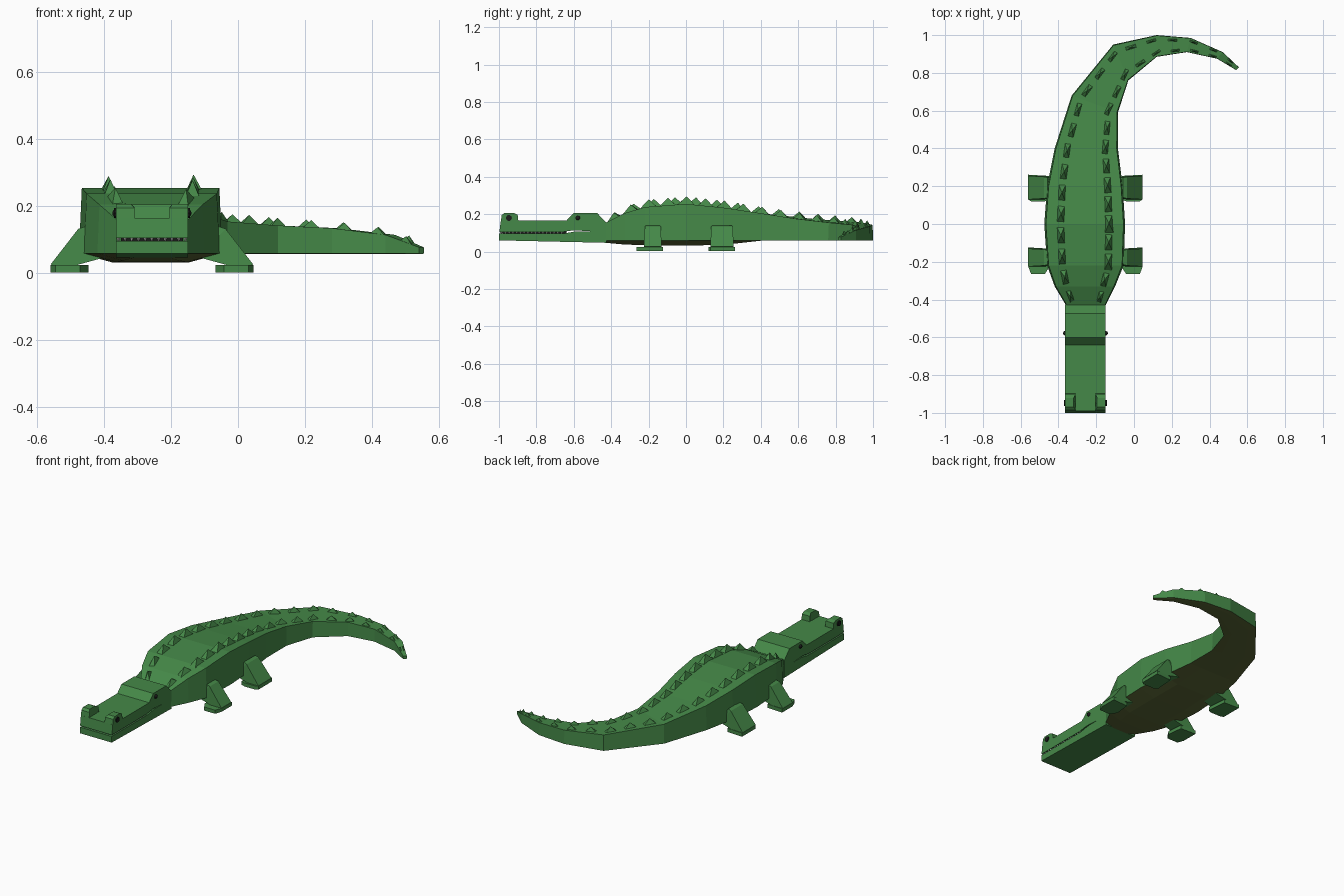
import bpy, bmesh, math
from mathutils import Vector, Matrix

if "Cube" in bpy.data.objects:
    bpy.data.objects.remove(bpy.data.objects["Cube"])

CX = -0.257  # centre line of head and trunk


def material(name, rgb):
    m = bpy.data.materials.new(name)
    m.diffuse_color = (*rgb, 1)
    m.use_nodes = True
    m.node_tree.nodes["Principled BSDF"].inputs["Base Color"].default_value = m.diffuse_color
    return m


GREEN = material("green_skin", (0.06, 0.25, 0.065))
OLIVE = material("olive_belly", (0.10, 0.13, 0.035))
BLACK = material("black", (0.01, 0.01, 0.01))
WHITE = material("tooth_white", (0.85, 0.85, 0.8))


def finish(name, bm, *mats):
    bmesh.ops.recalc_face_normals(bm, faces=bm.faces)
    me = bpy.data.meshes.new(name)
    for m in mats:
        me.materials.append(m)
    if len(mats) > 1:  # second material goes on the underside
        for f in bm.faces:
            f.material_index = int(f.normal.z < -0.4)
    bm.to_mesh(me)
    bm.free()
    ob = bpy.data.objects.new(name, me)
    bpy.context.collection.objects.link(ob)
    return ob


def loft(bm, rings):
    vs = [[bm.verts.new(p) for p in r] for r in rings]
    n = len(vs[0])
    for a, b in zip(vs, vs[1:]):
        for i in range(n):
            j = (i + 1) % n
            bm.faces.new((a[i], a[j], b[j], b[i]))
    bm.faces.new(vs[0])
    bm.faces.new(vs[-1])


def extrude_profile(bm, prof, x0, x1):
    loft(bm, [[(x, y, z) for y, z in prof] for x in (x0, x1)])


# Trunk and tail: left x, y, right x, y, top z, belly z
SECTIONS = [
    (-0.36, -0.43, -0.15, -0.43, 0.155, 0.047),
    (-0.42, -0.33, -0.10, -0.33, 0.205, 0.038),
    (-0.46, -0.22, -0.055, -0.22, 0.238, 0.034),
    (-0.475, 0.0, -0.047, 0.0, 0.255, 0.032),
    (-0.46, 0.20, -0.06, 0.20, 0.235, 0.036),
    (-0.42, 0.40, -0.085, 0.40, 0.205, 0.058),
    (-0.33, 0.68, -0.085, 0.59, 0.175, 0.058),
    (-0.11, 0.95, -0.03, 0.76, 0.155, 0.058),
    (0.12, 1.0, 0.12, 0.885, 0.143, 0.058),
    (0.30, 0.985, 0.28, 0.91, 0.135, 0.058),
    (0.47, 0.91, 0.44, 0.875, 0.115, 0.058),
    (0.555, 0.83, 0.54, 0.815, 0.078, 0.058),
]


def ring(s):
    L, R = Vector((s[0], s[1], 0)), Vector((s[2], s[3], 0))

    def at(t, z):
        p = L.lerp(R, t)
        return (p.x, p.y, z)
    return [at(0.02, s[4]), at(0.98, s[4]), at(1, 0.06), at(0.76, s[5]), at(0.24, s[5]), at(0, 0.06)]


bm = bmesh.new()
loft(bm, [ring(s) for s in SECTIONS])
finish("body_and_tail", bm, GREEN, OLIVE)

# Two rows of back spikes following the top of the body
bm = bmesh.new()
for t in (0.2, 0.8):
    pts = [Vector((s[0], s[1], s[4])).lerp(Vector((s[2], s[3], s[4])), t) for s in SECTIONS]
    wid = [math.hypot(s[2] - s[0], s[3] - s[1]) for s in SECTIONS]
    total = sum((b - a).length for a, b in zip(pts, pts[1:]))
    n = 19
    for k in range(n):
        d = (k + 0.5) / n * total
        for i in range(len(pts) - 1):
            seg = pts[i + 1] - pts[i]
            if d <= seg.length:
                break
            d -= seg.length
        u = d / seg.length
        w = wid[i] + (wid[i + 1] - wid[i]) * u
        p = pts[i].lerp(pts[i + 1], u)
        f = seg.normalized()
        side = f.cross(Vector((0, 0, 1))).normalized()
        hl, hw, h = 0.026 + 0.055 * w, 0.004 + 0.042 * w, 0.016 + 0.058 * w
        low = p - Vector((0, 0, 0.008))
        base = [bm.verts.new(low + f * a * hl + side * b * hw)
                for a, b in ((1, 1), (1, -1), (-1, -1), (-1, 1))]
        tip = bm.verts.new(p + Vector((0, 0, h)))
        bm.faces.new(base)
        for a in range(4):
            bm.faces.new((base[a], base[(a + 1) % 4], tip))
finish("back_spikes", bm, GREEN)

# Head: side profile with the mouth slit
HW = 0.107
bm = bmesh.new()
extrude_profile(bm, [(-1, 0.06), (-1, 0.097), (-0.65, 0.097), (-0.59, 0.108), (-0.50, 0.108),
                     (-0.60, 0.114), (-0.66, 0.105), (-0.998, 0.105), (-0.99, 0.165),
                     (-0.64, 0.165), (-0.60, 0.206), (-0.475, 0.206), (-0.425, 0.153),
                     (-0.425, 0.047)], CX - HW, CX + HW)
finish("head", bm, GREEN)

# Mouth lining and teeth inside the slit
bm = bmesh.new()
extrude_profile(bm, [(-0.98, 0.094), (-0.64, 0.094), (-0.64, 0.107), (-0.98, 0.107)],
                CX - HW + 0.014, CX + HW - 0.014)
finish("mouth_lining", bm, BLACK)

bm = bmesh.new()
spots = [(s * (HW - 0.007), -0.985 + 0.02 * k) for s in (-1, 1) for k in range(17)]
spots += [(-0.08 + 0.02 * k, -0.99) for k in range(9)]
for x, y in spots:
    bmesh.ops.create_cone(bm, segments=4, radius1=0.006, radius2=0.001, depth=0.012, cap_ends=True,
                          matrix=Matrix.Translation((CX + x, y, 0.101)) @ Matrix.Rotation(math.pi, 4, 'X'))
finish("teeth", bm, WHITE)

LEG = [  # rear y, front y, toe y
    ("front", -0.13, -0.225, -0.265),
    ("hind", 0.255, 0.13, 0.12),
]
for s, label in ((-1, "right"), (1, "left")):
    # Nostril mounds
    bm = bmesh.new()
    prof = [(-0.992, 0.15), (-0.985, 0.195), (-0.97, 0.207), (-0.92, 0.207), (-0.9, 0.197), (-0.895, 0.15)]
    outer = [(CX + s * HW, y, z) for y, z in prof]
    inner = [(CX + s * (0.062 if z > 0.2 else 0.052), y, z) for y, z in prof]
    loft(bm, [outer, inner])
    finish("nostril_mound_" + label, bm, GREEN)

    # Nostril discs and eyes
    bm = bmesh.new()
    bmesh.ops.create_cone(bm, segments=10, radius1=0.016, radius2=0.016, depth=0.012, cap_ends=True,
                          matrix=Matrix.Translation((CX + s * HW, -0.947, 0.18)) @ Matrix.Rotation(math.pi / 2, 4, 'Y'))
    finish("nostril_" + label, bm, BLACK)
    bm = bmesh.new()
    bmesh.ops.create_uvsphere(bm, u_segments=10, v_segments=6, radius=0.012,
                              matrix=Matrix.Translation((CX + s * HW, -0.578, 0.18)))
    finish("eye_" + label, bm, BLACK)

    # Legs: splayed wedge on a flat foot
    for name, yb, yf, toe in LEG:
        X = lambda v: CX + s * v
        bm = bmesh.new()
        loft(bm, [[(X(0.20), yb - 0.01, 0.14), (X(0.20), yf + 0.01, 0.14),
                   (X(0.12), yf + 0.01, 0.05), (X(0.12), yb - 0.01, 0.05)],
                  [(X(0.22), yb - 0.005, 0.133), (X(0.22), yf + 0.005, 0.133),
                   (X(0.14), yf + 0.005, 0.048), (X(0.14), yb - 0.005, 0.048)],
                  [(X(0.303), yb, 0.026), (X(0.303), yf, 0.026),
                   (X(0.235), yf, 0.022), (X(0.235), yb, 0.022)]])
        finish(f"{name}_leg_{label}", bm, GREEN)
        bm = bmesh.new()
        foot = [(0.303, yb + 0.006), (0.303, yf), (0.288, toe), (0.215, toe), (0.19, yf), (0.20, yb)]
        loft(bm, [[(X(x), y, z) for x, y in foot] for z in (0.003, 0.025)])
        finish(f"{name}_foot_{label}", bm, GREEN)
